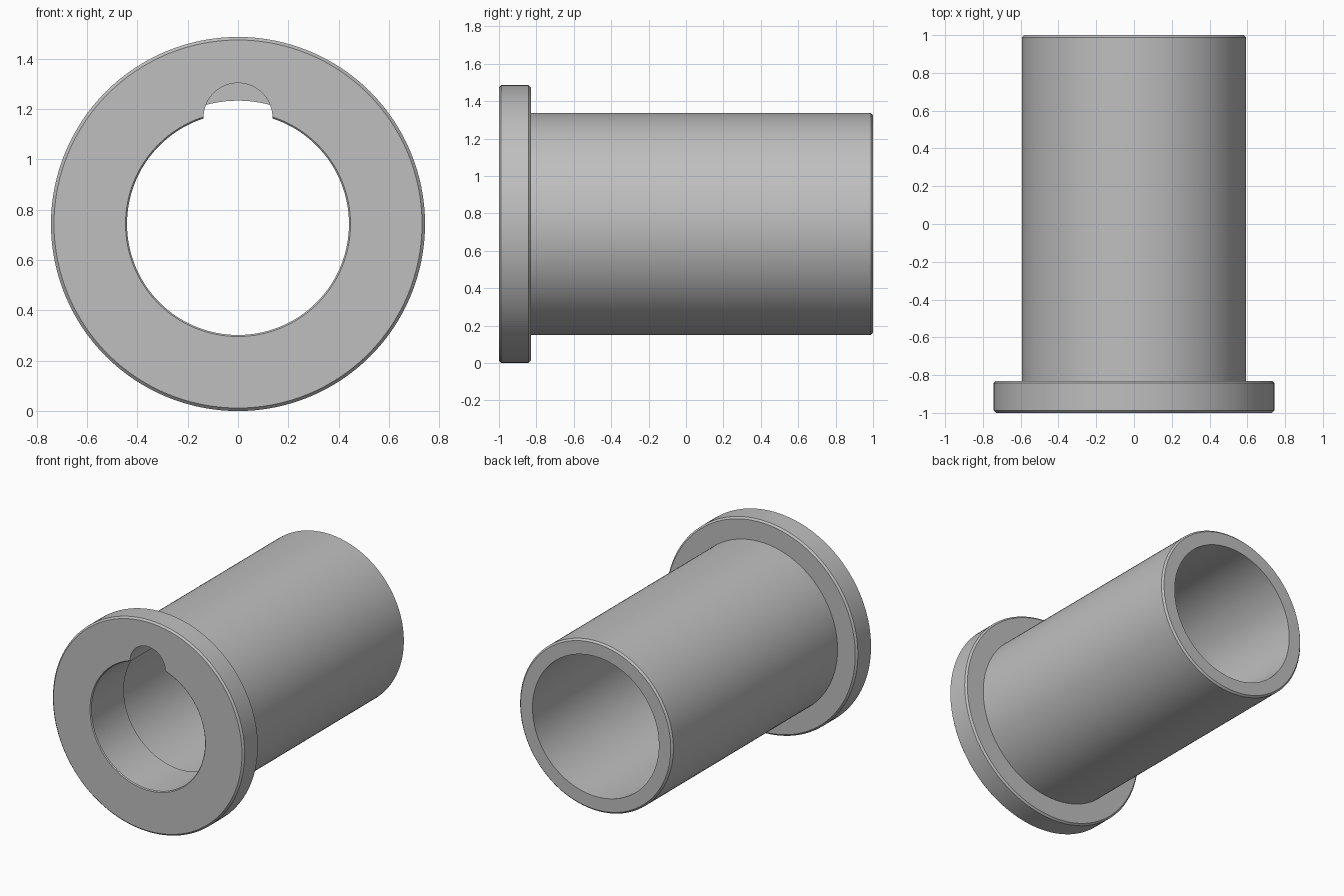
import bpy, bmesh, math
from mathutils import Matrix, Vector

default = bpy.data.objects.get("Cube")
if default:
    bpy.data.objects.remove(default, do_unlink=True)

AXIS_Z = 0.743      # height of the bushing axis
FLANGE_R, TUBE_R = 0.743, 0.594
BORE_R, COUNTERBORE_R = 0.441, 0.49
FRONT, FLANGE_BACK, STEP, BACK = -1.0, -0.83, -0.635, 1.0
BEVEL, BORE_BEVEL = 0.012, 0.006
SEGMENTS = 128

grey = bpy.data.materials.new("plain grey")
grey.use_nodes = True
grey.diffuse_color = (0.52, 0.52, 0.52, 1)
grey.node_tree.nodes["Principled BSDF"].inputs["Base Color"].default_value = grey.diffuse_color


def make_object(name, bm):
    bmesh.ops.recalc_face_normals(bm, faces=bm.faces[:])
    mesh = bpy.data.meshes.new(name)
    bm.to_mesh(mesh)
    bm.free()
    mesh.materials.append(grey)
    obj = bpy.data.objects.new(name, mesh)
    bpy.context.collection.objects.link(obj)
    return obj


def lathe(name, profile):
    """Revolve a closed (radius, y) profile about the horizontal axis."""
    bm = bmesh.new()
    verts = [bm.verts.new((0, y, AXIS_Z + r)) for r, y in profile]
    edges = [bm.edges.new((v, verts[i - 1])) for i, v in enumerate(verts)]
    bmesh.ops.spin(bm, geom=verts + edges, cent=(0, 0, AXIS_Z), axis=(0, 1, 0),
                   angle=math.tau, steps=SEGMENTS, use_merge=True)
    bmesh.ops.remove_doubles(bm, verts=bm.verts[:], dist=1e-5)
    return make_object(name, bm)


# Flanged sleeve: narrow bore at the front, wider bore behind the step
sleeve = lathe("flanged_sleeve", [
    (BORE_R + BORE_BEVEL, FRONT),
    (FLANGE_R - BEVEL, FRONT),
    (FLANGE_R, FRONT + BEVEL),
    (FLANGE_R, FLANGE_BACK - BEVEL),
    (FLANGE_R - BEVEL, FLANGE_BACK),
    (TUBE_R, FLANGE_BACK),
    (TUBE_R, BACK - BEVEL),
    (TUBE_R - BEVEL, BACK),
    (COUNTERBORE_R, BACK),
    (COUNTERBORE_R, STEP),
    (BORE_R, STEP),
    (BORE_R, FRONT + BORE_BEVEL),
])

# Round key slot cut through the narrow part of the bore
slot_start, slot_end = FRONT - 0.1, STEP + 0.003
bm = bmesh.new()
bmesh.ops.create_cone(bm, cap_ends=True, segments=64, radius1=0.137, radius2=0.137,
                      depth=slot_end - slot_start,
                      matrix=Matrix.Translation(Vector((0, (slot_start + slot_end) / 2, 1.166)))
                      @ Matrix.Rotation(math.pi / 2, 4, "X"))
cutter = make_object("key_slot_cutter", bm)
cutter.hide_render = True

cut = sleeve.modifiers.new("key_slot", "BOOLEAN")
cut.operation = "DIFFERENCE"
cut.solver = "EXACT"
cut.object = cutter

bpy.ops.object.select_all(action="DESELECT")
sleeve.select_set(True)
bpy.context.view_layer.objects.active = sleeve
bpy.ops.object.modifier_apply(modifier=cut.name)
bpy.data.objects.remove(cutter, do_unlink=True)
bpy.ops.object.shade_smooth_by_angle(angle=math.radians(30))
